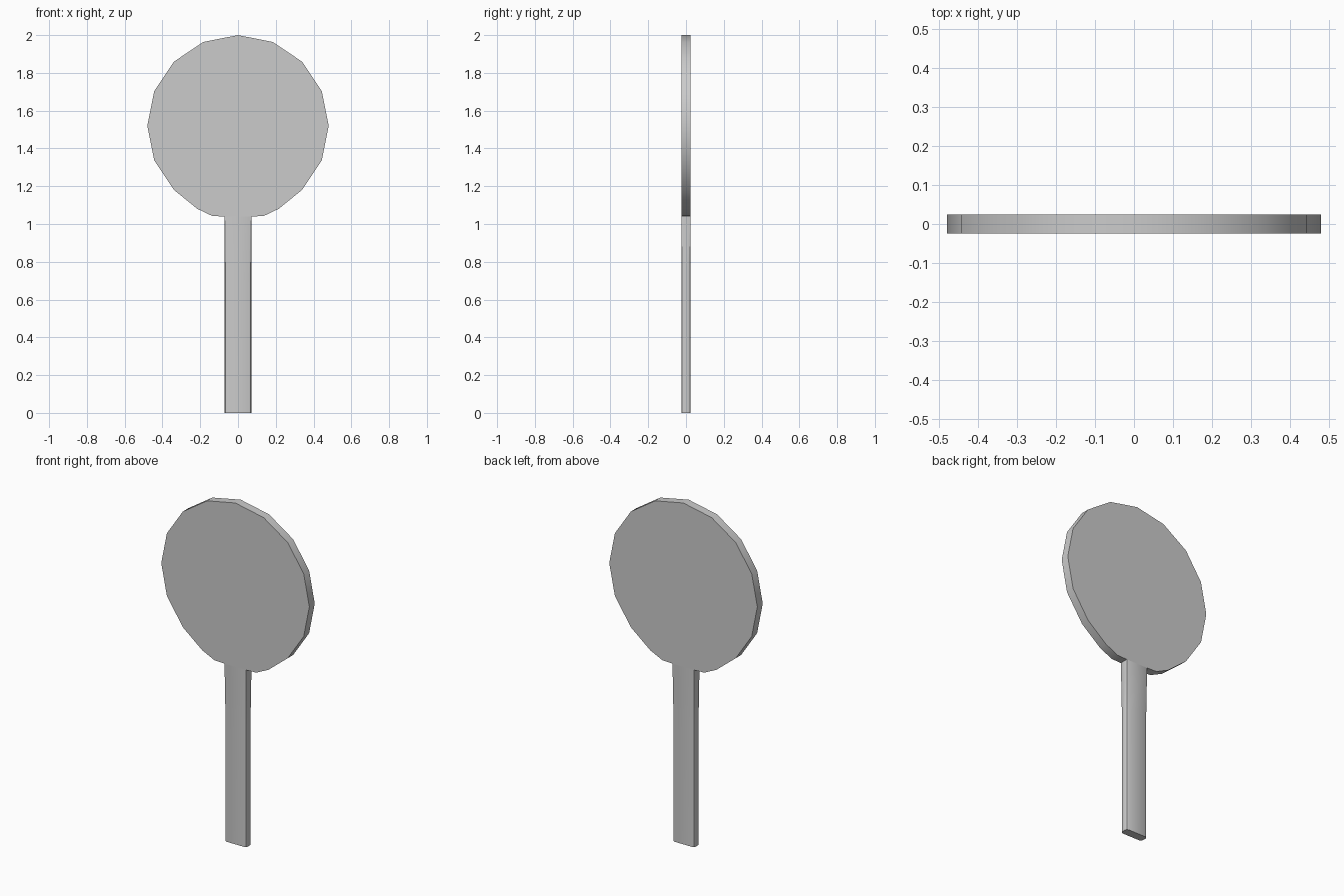
import bpy, bmesh, math

if "Cube" in bpy.data.objects:
    bpy.data.objects.remove(bpy.data.objects["Cube"])

HALF_T = 0.025   # half thickness
NECK = 0.071     # half width of the handle
JOIN_Z = 1.04    # where the handle meets the disc


def finish(name, bm):
    bmesh.ops.recalc_face_normals(bm, faces=bm.faces[:])
    mesh = bpy.data.meshes.new(name)
    bm.to_mesh(mesh)
    bm.free()
    obj = bpy.data.objects.new(name, mesh)
    bpy.context.collection.objects.link(obj)
    bpy.ops.object.select_all(action='DESELECT')
    obj.select_set(True)
    bpy.context.view_layer.objects.active = obj
    bpy.ops.object.shade_smooth_by_angle(angle=math.radians(35))
    return obj


# Disc: sixteen-sided outline with its bottom flattened into the neck
half = [(0.48 * math.sin(i * math.pi / 8), 1.52 + 0.48 * math.cos(i * math.pi / 8))
        for i in range(1, 7)]
half += [(0.215, 1.08), (0.135, 1.042), (NECK, JOIN_Z)]
outline = [(0, 2.0)] + half + [(-x, z) for x, z in reversed(half)]
bm = bmesh.new()
front = [bm.verts.new((x, -HALF_T, z)) for x, z in outline]
back = [bm.verts.new((x, HALF_T, z)) for x, z in outline]
bm.faces.new(front)
bm.faces.new(back)
n = len(outline)
for i in range(n):
    if i != len(half):           # leave the neck open for the handle
        j = (i + 1) % n
        bm.faces.new((front[i], front[j], back[j], back[i]))
finish("disc", bm)

# Handle: flat bar with bevelled corners that sharpen toward the neck
bm = bmesh.new()
rings = []
for z, c in ((0, 0.014), (0.74, 0.014), (JOIN_Z, 0.002)):
    quarter = [(NECK, HALF_T - c), (NECK - 0.3 * c, HALF_T - 0.3 * c), (NECK - c, HALF_T)]
    section = quarter + [(-x, y) for x, y in reversed(quarter)]
    section += [(-x, -y) for x, y in section]
    rings.append([bm.verts.new((x, y, z)) for x, y in section])
for low, high in zip(rings, rings[1:]):
    for i in range(len(low)):
        j = (i + 1) % len(low)
        bm.faces.new((low[i], low[j], high[j], high[i]))
bm.faces.new(rings[0])
finish("handle", bm)
